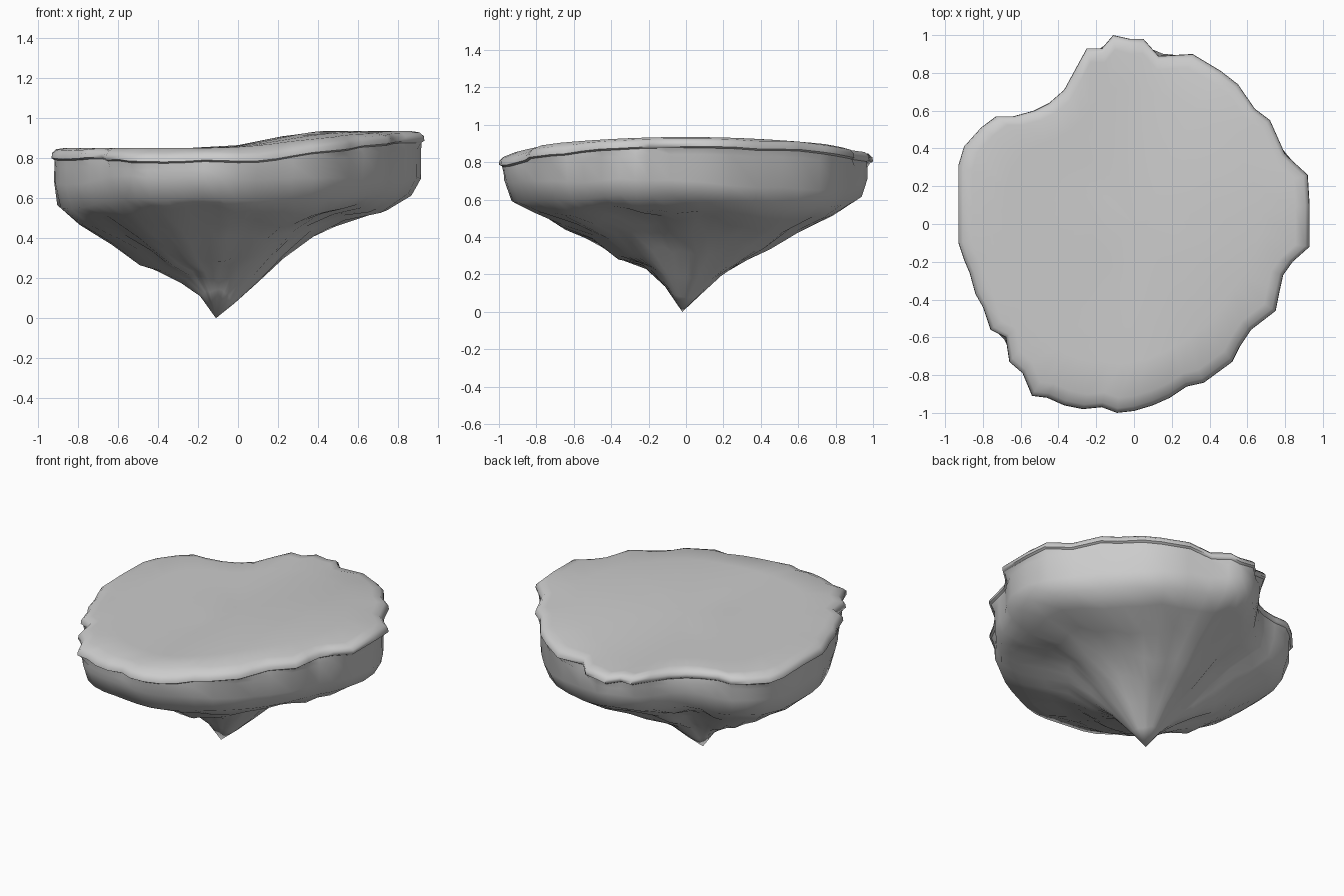
import bpy, bmesh, math
from mathutils import Vector, noise

if "Cube" in bpy.data.objects:
    bpy.data.objects.remove(bpy.data.objects["Cube"])

# Jagged rim outline, counter-clockwise as seen from above
RIM = [(.92, .26), (.80, .37), (.72, .55), (.64, .61), (.55, .74), (.46, .81), (.31, .90),
       (.13, .89), (.05, .98), (-.02, .98), (-.11, 1.0), (-.17, .93), (-.25, .93), (-.31, .82),
       (-.37, .71), (-.45, .64), (-.53, .60), (-.64, .57), (-.73, .57), (-.81, .51),
       (-.90, .41), (-.93, .31), (-.93, .1), (-.93, -.10), (-.90, -.19), (-.87, -.26), (-.84, -.37),
       (-.80, -.44), (-.76, -.56), (-.68, -.60), (-.66, -.73), (-.59, -.79), (-.54, -.91),
       (-.46, -.92), (-.37, -.96), (-.27, -.98), (-.17, -.97), (-.09, -1.0), (0, -.99),
       (.1, -.96), (.19, -.92), (.28, -.86), (.37, -.84), (.52, -.73), (.56, -.65),
       (.62, -.56), (.75, -.46), (.77, -.36), (.79, -.27), (.84, -.20), (.93, -.12), (.93, .10)]
N = len(RIM)
TIP = Vector((-.11, -.02))
rim = [Vector(p) for p in RIM]


def smoothed(pts, times):
    for _ in range(times):
        pts = [(pts[i - 1] + 2 * pts[i] + pts[(i + 1) % N]) / 4 for i in range(N)]
    return pts


def top_z(p):
    t = min(max((p.x + .15) / .6, 0), 1)
    return .85 + .085 * t * t * (3 - 2 * t) * (1 - .8 * p.y * p.y)


def edge_z(p):
    # The rim sags along the front and waves a little
    wave = .012 * noise.noise(Vector((p.x * 4, p.y * 4, 5)))
    return top_z(p) - .022 * max(0, -p.y) ** 3 + wave


def loft(name, rings, end, mat, angle):
    bm = bmesh.new()
    loops = [[bm.verts.new(c) for c in r] for r in rings]
    for a, b in zip(loops, loops[1:]):
        for i in range(N):
            j = (i + 1) % N
            bm.faces.new((a[i], a[j], b[j], b[i]))
    tip = bm.verts.new(end)
    for i in range(N):
        bm.faces.new((loops[-1][i], loops[-1][(i + 1) % N], tip))
    bmesh.ops.recalc_face_normals(bm, faces=bm.faces)
    # Open shells: orient by the closing end (up for the plateau, down for the rock)
    bm.normal_update()
    if tip.normal.z * (1 if end[2] > .5 else -1) < 0:
        bmesh.ops.reverse_faces(bm, faces=bm.faces)
    me = bpy.data.meshes.new(name)
    bm.to_mesh(me)
    bm.free()
    ob = bpy.data.objects.new(name, me)
    bpy.context.collection.objects.link(ob)
    me.materials.append(mat)
    bpy.ops.object.select_all(action='DESELECT')
    ob.select_set(True)
    bpy.context.view_layer.objects.active = ob
    bpy.ops.object.shade_smooth_by_angle(angle=math.radians(angle))
    return ob


grey = bpy.data.materials.new("stone grey")
grey.diffuse_color = (.6, .6, .6, 1)
grey.use_nodes = True
grey.node_tree.nodes["Principled BSDF"].inputs["Base Color"].default_value = grey.diffuse_color

# Top plateau with a thin rounded lip: (scale, drop below the surface)
rings = []
for s, drop in [(.985, .056), (1, .047), (.997, .025), (.975, .006),
                (.92, 0), (.75, 0), (.5, 0), (.25, 0)]:
    ring = []
    for q in (rim if s > .9 else smoothed(rim, 3)):
        p = q * s
        z = (edge_z(p) if s > .94 else top_z(p)) - drop
        ring.append((p.x, p.y, z))
    rings.append(ring)
loft("plateau", rings, (0, 0, top_z(Vector((0, 0)))), grey, 60)

# Rock underside: (fraction of the rim, height on the right, back, left, front)
LEVELS = [(.985, .70, .71, .66, .71), (.95, .62, .61, .54, .60), (.84, .55, .55, .47, .54),
          (.66, .51, .47, .38, .45), (.5, .43, .37, .29, .39), (.36, .33, .28, .24, .28),
          (.22, .19, .20, .18, .25), (.1, .08, .09, .11, .14)]
wall = smoothed(rim, 1)
rings = [[(p.x * .985, p.y * .985, edge_z(p) - .054) for p in rim],
         [(p.x * .985, p.y * .985, edge_z(p) - .09) for p in wall]]
for k, (f, *heights) in enumerate(LEVELS):
    ring = []
    for q in smoothed(rim, 1 + k):
        d = q - TIP
        c, s = d.normalized()
        weights = [max(c, 0) ** 2, max(s, 0) ** 2, max(-c, 0) ** 2, max(-s, 0) ** 2]
        z = sum(w * h for w, h in zip(weights, heights))
        # The back right shoulder hangs lower
        z -= .12 * max(c, 0) * max(s, 0) * min(1, f * 1.2)
        # Craggy ridges, strongest halfway down
        n = noise.noise(Vector((q.x * 3.2, q.y * 3.2, f * 2.5)))
        fine = noise.noise(Vector((q.x * 7, q.y * 7, f * 9)))
        r = f * (1 + (.02 if f > .9 else .07) * n + .015 * fine)
        p = TIP + d * min(r, .985)
        ring.append((p.x, p.y, z + (.05 * n + .03 * fine) * min(1, f * 2) * (1 if f < .9 else .5)))
    rings.append(ring)
loft("rock_underside", rings, (TIP.x, TIP.y, 0), grey, 65)
